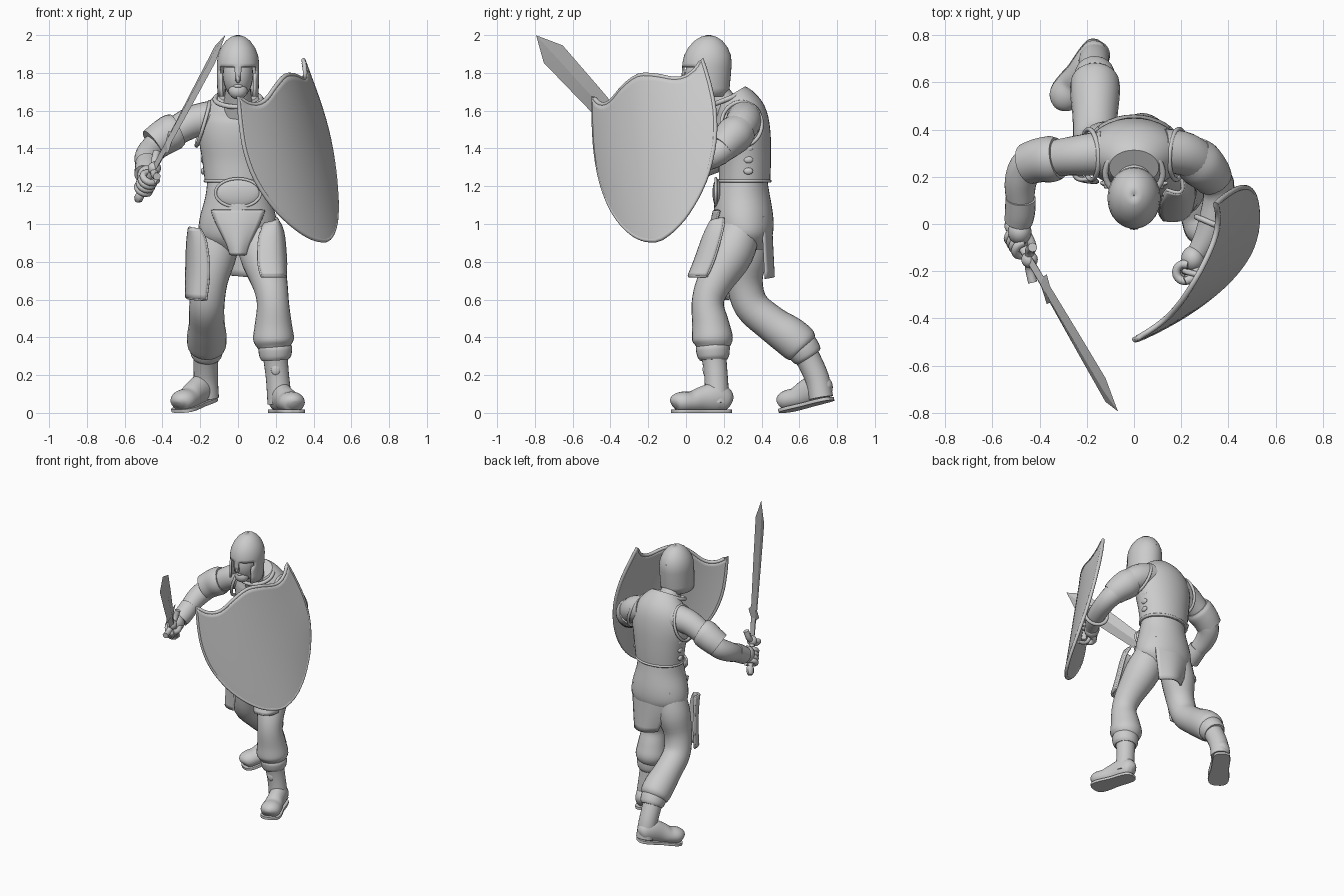
import bpy, bmesh
from math import sin, cos, pi, radians
from mathutils import Vector as V, Matrix

if "Cube" in bpy.data.objects:
    bpy.data.objects.remove(bpy.data.objects["Cube"])


def make(name, verts, faces, thick=0, angle=40):
    me = bpy.data.meshes.new(name)
    me.from_pydata([tuple(v) for v in verts], [], faces)
    bm = bmesh.new()
    bm.from_mesh(me)
    bmesh.ops.recalc_face_normals(bm, faces=bm.faces)
    bm.to_mesh(me)
    bm.free()
    ob = bpy.data.objects.new(name, me)
    bpy.context.collection.objects.link(ob)
    if thick:
        m = ob.modifiers.new("thickness", 'SOLIDIFY')
        m.thickness, m.offset = thick, 0
    bpy.ops.object.select_all(action='DESELECT')
    ob.select_set(True)
    bpy.context.view_layer.objects.active = ob
    bpy.ops.object.shade_smooth_by_angle(angle=radians(angle))
    return ob


def spline(pts, sub, closed=False):
    """Catmull-Rom interpolation of tuples of any length"""
    n, out = len(pts), []
    get = lambda i: pts[i % n] if closed else pts[max(0, min(n - 1, i))]
    for i in range(n if closed else n - 1):
        a, b, c, d = (get(i + k) for k in (-1, 0, 1, 2))
        for s in range(sub):
            t = s / sub
            out.append(tuple(.5 * (2*q + (r - p)*t + (2*p - 5*q + 4*r - w)*t*t + (3*q - p - 3*r + w)*t**3)
                             for p, q, r, w in zip(a, b, c, d)))
    return out if closed else out + [tuple(pts[-1])]


def loft(name, rings, ref=(1, 0, 0), n=24, sub=4, closed=False, post=None, angle=40):
    """Skin elliptical rings (x, y, z, rx[, ry]) set square to their path"""
    rs = [r if len(r) == 5 else (*r, r[3]) for r in rings]
    rs = spline(rs, sub, closed) if sub > 1 else rs
    m, verts = len(rs), []
    for i, r in enumerate(rs):
        a, b = (rs[i - 1], rs[(i + 1) % m]) if closed else (rs[max(i - 1, 0)], rs[min(i + 1, m - 1)])
        t = (V(b[:3]) - V(a[:3])).normalized()
        x = V(ref) - t * V(ref).dot(t)
        x.normalize()
        y = t.cross(x)
        verts += [V(r[:3]) + x*r[3]*cos(2*pi*k/n) + y*r[4]*sin(2*pi*k/n) for k in range(n)]
    faces = [(i*n + k, i*n + (k+1) % n, (i+1) % m*n + (k+1) % n, (i+1) % m*n + k)
             for i in range(m if closed else m - 1) for k in range(n)]
    if not closed:
        faces += [tuple(range(n)), tuple(range((m-1)*n, m*n))]
    return make(name, [post(v) for v in verts] if post else verts, faces, angle=angle)


def tube(name, pts, r, closed=False, ref=(.3, .5, .81), sub=4):
    return loft(name, [(*p, r) for p in pts], ref, 10, sub, closed)


def ring(name, c, a, b, r):
    """Torus-like rim spanned by half-axes a and b"""
    tube(name, [V(c) + V(a)*cos(k*pi/8) + V(b)*sin(k*pi/8) for k in range(16)], r, True, V(a).cross(V(b)), 2)


def ball(name, loc, size, rot=0):
    bm = bmesh.new()
    bmesh.ops.create_uvsphere(bm, u_segments=24, v_segments=16, radius=1,
                              matrix=Matrix.Translation(loc) @ Matrix.Rotation(rot, 4, 'X') @ Matrix.Diagonal((*size, 1)))
    make(name, [v.co.copy() for v in bm.verts], [tuple(v.index for v in f.verts) for f in bm.faces])
    bm.free()


def plate(name, rows, bulge, thick=.015, rim=0):
    """Curved plate from rows of (left, right) points, bowed along bulge"""
    n = 12
    rs = spline([(*l, *r) for l, r in rows], 4)
    verts = [V(r[:3]).lerp(V(r[3:]), k/n) + V(bulge)*sin(pi*k/n) for r in rs for k in range(n + 1)]
    grid_faces(name, verts, len(rs), n + 1, thick, rim)


def grid_faces(name, verts, m, n, thick, rim):
    make(name, verts, [(i*n+k, i*n+k+1, (i+1)*n+k+1, (i+1)*n+k) for i in range(m-1) for k in range(n-1)], thick)
    if rim:
        edge = list(range(n)) + [i*n+n-1 for i in range(1, m)] + [(m-1)*n+k for k in range(n-2, 0, -1)] \
            + [i*n for i in range(m-1, 0, -1)]
        tube(name + "_rim", [verts[i] for i in edge], rim, True, sub=1)


# torso: breastplate, hips, neckline and arm rims
loft("cuirass", [(0, .31, 1.22, .175, .135), (0, .31, 1.34, .19, .14), (0, .3, 1.47, .21, .148),
                 (0, .29, 1.57, .2, .14), (0, .265, 1.64, .155, .115), (0, .24, 1.685, .105, .085)], n=36)
loft("hips", [(0, .31, 1.26, .16, .12), (0, .3, 1.15, .172, .145), (0, .305, 1.02, .205, .158),
              (0, .315, .93, .2, .145), (0, .32, .86, .12, .1)], n=36)
ring("cuirass_hem", (0, .31, 1.228), (.173, 0, 0), (0, .134, 0), .009)
ring("collar", (0, .215, 1.66), (.122, 0, 0), (0, .1, .04), .013)
for s in (-1, 1):
    ring("arm_hole_rim", (.185*s, .295, 1.53), (0, .105, .02), (-.035*s, -.02, .115), .01)
    for z in (1.28, 1.34, 1.4):
        ball("side_buckle", (.185*s, .33, z), (.012, .025, .018))
ball("belt_plate", (0, .165, 1.165), (.12, .025, .075))
ring("belt_plate_rim", (0, .158, 1.165), (.12, 0, 0), (0, 0, .075), .008)
plate("front_fauld", [((-.14, .175, 1.07), (.14, .175, 1.07)), ((-.11, .16, 1.0), (.11, .16, 1.0)),
                      ((-.06, .15, .9), (.06, .15, .9)), ((-.04, .15, .84), (.04, .15, .84))], (0, -.025, 0), .016, .006)
plate("back_flap", [((-.15, .405, 1.04), (.15, .405, 1.04)), ((-.14, .41, .92), (.15, .41, .92)),
                    ((-.06, .42, .73), (.13, .42, .71))], (0, .045, 0), .01)

# head and open-faced helmet
loft("neck", [(0, .22, 1.6, .085), (0, .17, 1.68, .07), (0, .12, 1.78, .065)])
ball("head", (0, .095, 1.79), (.08, .1, .125))
ball("chin", (0, .045, 1.705), (.05, .045, .045))
ball("nose", (0, -.003, 1.775), (.014, .022, .03), -.3)
ball("mouth", (0, .012, 1.73), (.024, .012, .01))
prof = [(1.675, .98), (1.72, 1), (1.76, 1.01), (1.8, 1.02), (1.83, 1.02), (1.85, 1.02), (1.89, .97), (1.93, .82),
        (1.965, .58), (1.985, .33), (1.996, .01)]
N = 40
hv = [V((.104*r*sin(2*pi*k/N), .108 + .013*(z - 1.8)/.2 - .122*r*cos(2*pi*k/N), z)) for z, r in prof for k in range(N)]
hf = []
for i in range(len(prof) - 1):
    for k in range(N):
        d = min(k + .5, N - k - .5)
        opening = d < (6 if i < 3 else 7) and i < 4
        if not opening or (d < 1 and i >= 2):
            hf.append((i*N + k, i*N + (k+1) % N, (i+1)*N + (k+1) % N, (i+1)*N + k))
make("helmet", hv, hf, .012)
tube("helmet_crest", [(0, -.012, 1.85), (0, .0, 1.89), (0, .035, 1.945), (0, .075, 1.98), (0, .12, 1.992), (0, .165, 1.98),
                      (0, .205, 1.945), (0, .235, 1.89)], .005, ref=(1, 0, 0))

# arms with guards and bracers
loft("right_arm", [(-.13, .3, 1.56, .095), (-.24, .29, 1.54, .085), (-.36, .275, 1.47, .075), (-.445, .255, 1.4, .072),
                   (-.48, .18, 1.35, .068), (-.482, .08, 1.3, .056), (-.49, 0, 1.26, .042)], (0, .3, 1))
loft("right_arm_guard", [(-.32, .28, 1.5, .088), (-.35, .275, 1.485, .098), (-.4, .27, 1.455, .094), (-.45, .255, 1.42, .088)], (0, .3, 1))
loft("right_bracer", [(-.48, .11, 1.32, .064), (-.483, .05, 1.285, .064), (-.49, .01, 1.26, .06)], (0, .3, 1))
loft("left_arm", [(.12, .31, 1.56, .095), (.22, .295, 1.525, .092), (.31, .23, 1.44, .08), (.36, .14, 1.36, .068),
                  (.325, -.02, 1.32, .06), (.26, -.14, 1.3, .042)], (0, .3, 1))
loft("left_arm_guard", [(.245, .285, 1.5, .092), (.28, .255, 1.47, .1), (.32, .215, 1.43, .09), (.34, .185, 1.4, .08)], (0, .3, 1))
ring("left_arm_strap", (.335, .0, 1.32), (.07, -.03, 0), (0, 0, .07), .012)


def fist(side, c, axis, wrist):
    """Palm, thumb and four fingers closed round an axis"""
    c, w = V(c), V(axis).normalized()
    a = (V(wrist) - c)
    a = (a - w*a.dot(w)).normalized()
    b = w.cross(a)
    ball(side + "_palm", c + a*.035 + (V(wrist) - c)*.2, (.05, .055, .06))
    for i in range(4):
        o = c + w*(i - 1.5)*.028
        tube(side + "_finger", [o + a*.037*cos(t*pi/4) + b*.037*sin(t*pi/4) for t in range(7)], .018, ref=w, sub=2)
    tube(side + "_thumb", [c + a*.05 - b*.03, c + w*.04 - b*.042, c + w*.06 - a*.03 - b*.02], .018, ref=w)


# sword
P = V((-.53, 0, 1.13))
D = (V((-.07, -.79, 1.995)) - P).normalized()
W = V((0, .74, .67))
along = lambda rows: [(*(P + D*r[0]), *r[1:]) for r in rows]
loft("blade", along([(.22, .03, .016), (.4, .04, .014), (.44, .085, .014), (.475, .048, .014), (.8, .06, .012),
                     (1.12, .068, .01), (1.262, .001, .001)]), W, 4, 1, angle=10)
loft("sword_grip", along([(.03, .017, .017), (.12, .02, .02), (.22, .018, .018)]), W, 12)
loft("pommel", along([(-.01, .015, .015), (.01, .032, .025), (.04, .03, .025), (.055, .017, .017)]), W, 8, 1)
S = D.cross(W).normalized()
G = P + D*.24
tube("cross_guard", [G - W*.1 + D*.035, G - W*.05, G, G + W*.05, G + W*.1 + D*.035], .02, ref=S)
ball("guard_boss", G, (.035, .035, .035))
fist("right", P + D*.125, D, (-.49, .02, 1.27))

# curved shield with centre-pointed top edge
U, U2, NRM = V((.49, .82, .28)), V((-.25, -.12, .96)), V((.82, -.54, .146))
M0 = V((.17, -.2, 1.77))
widths = spline([(0, .35), (.15, .375), (.32, .39), (.5, .375), (.68, .32), (.82, .243), (.92, .16), (.975, .085), (1, .02)], 3)
tops = spline([(-1, 0), (-.88, -.05), (-.72, -.075), (-.55, -.068), (-.3, -.028), (0, 0), (.3, -.028), (.55, -.068),
               (.72, -.075), (.88, -.05), (1, 0)], 3)
sv = []
for t, w in widths:
    for s, top in tops:
        u = s*w
        fall = (u/.36)**2 * (1 - (.15 + .3*u)*sin(pi*t))
        sv.append(M0 + U*u + U2*(top*(1 - t) - .9*t) + NRM*.097*(1 - fall))
grid_faces("shield", sv, len(widths), len(tops), .02, .012)
fist("left", (.225, -.2, 1.3), U2, (.28, -.09, 1.3))
tube("shield_handle", [(.31, -.22, 1.22), (.24, -.21, 1.24), (.215, -.2, 1.34), (.29, -.22, 1.38)], .013)

# legs: baggy trousers, cuffs, boots
loft("left_trouser", [(.09, .3, 1.0, .1), (.125, .24, .85, .12), (.17, .145, .68, .093), (.185, .115, .58, .085),
                      (.187, .13, .47, .098), (.188, .14, .39, .108), (.19, .14, .345, .085)])
loft("right_trouser", [(-.09, .32, 1.0, .1), (-.12, .32, .85, .115), (-.15, .31, .7, .096), (-.165, .345, .57, .093),
                       (-.165, .45, .475, .095), (-.165, .55, .405, .105), (-.165, .61, .355, .1), (-.165, .625, .34, .07)])
loft("left_boot_shaft", [(.197, .14, .36, .075), (.2, .15, .28, .065), (.21, .16, .18, .062), (.222, .165, .05, .066)])
loft("right_boot_shaft", [(-.165, .6, .37, .072), (-.17, .65, .28, .066), (-.17, .695, .18, .064), (-.165, .715, .08, .064)])
loft("left_boot_cuff", [(.197, .14, .36, .085), (.197, .142, .34, .09), (.197, .145, .3, .084), (.198, .146, .28, .072)])
loft("right_boot_cuff", [(-.165, .6, .365, .082), (-.165, .615, .345, .088), (-.168, .64, .31, .083), (-.169, .65, .295, .072)])


def foot(side, loc, yaw, pitch):
    mat = Matrix.Translation(loc) @ Matrix.Rotation(yaw, 4, 'Z') @ Matrix.Rotation(pitch, 4, 'X')
    flat = lambda lo, hi: lambda v: mat @ V((v.x, v.y, max(lo, min(hi, v.z))))
    rows = [(.105, .02, .05, .03), (.085, .05, .06, .06), (.03, .06, .08, .08), (-.05, .06, .07, .07), (-.11, .068, .057, .057),
            (-.165, .07, .056, .056), (-.2, .054, .05, .046), (-.215, .02, .042, .022)]
    loft(side + "_boot", [(0, y, z, rx, rz) for y, rx, z, rz in rows], post=flat(.006, 1))
    loft(side + "_sole", [(0, y*1.01, .01, rx + .002, .1) for y, rx, z, rz in rows], post=flat(0, .018))


foot("left", (.235, .135, 0), radians(18), 0)
foot("right", (-.195, .685, .045), radians(-34), radians(12))
for side, c, y in (("left", .2, .085), ("right", -.185, .615)):
    ball(side + "_boot_buckle", (c, y + .015, .23), (.025, .012, .03))

# thigh plates with raised rims
plate("left_tasset", [((.14, .145, 1.0), (.2, .2, 1.03)), ((.115, .1, .93), (.235, .19, .96)), ((.11, .05, .8), (.25, .15, .82)),
                      ((.125, .02, .725), (.25, .11, .725))], (.03, -.035, 0), .02, .008)
plate("right_tasset", [((-.255, .27, .98), (-.2, .19, .97)), ((-.265, .28, .9), (-.17, .18, .9)), ((-.27, .29, .75), (-.155, .18, .75)),
                       ((-.27, .28, .61), (-.17, .19, .6))], (-.02, -.03, 0), .02, .008)
